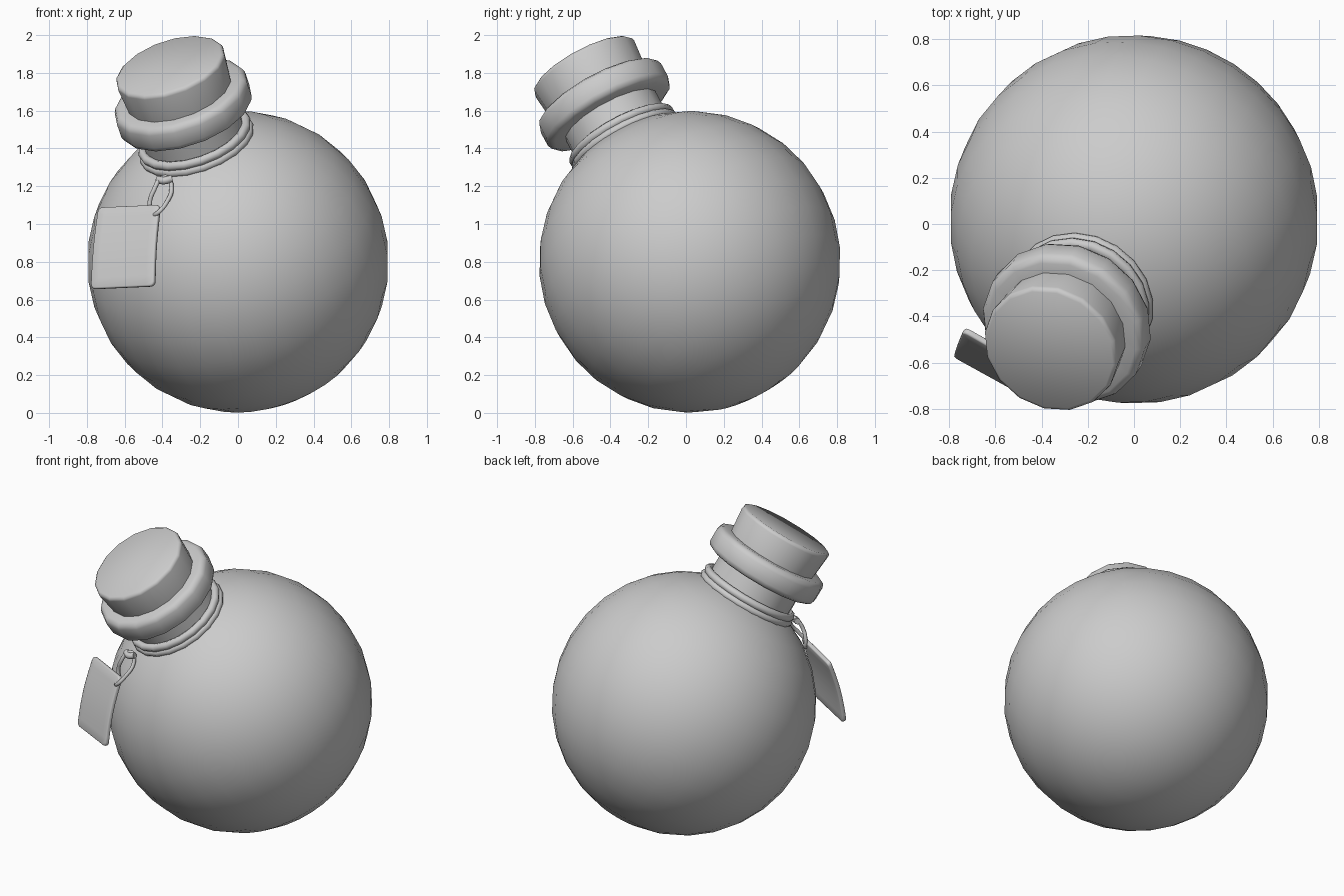
import bpy, bmesh, math
from mathutils import Vector, Matrix

if "Cube" in bpy.data.objects:
    bpy.data.objects.remove(bpy.data.objects["Cube"])

CENTRE = Vector((0, 0.02, 0.8))
AXIS = Vector((-0.293, -0.456, 0.84)).normalized()
TILT = Matrix.Translation(CENTRE) @ AXIS.to_track_quat('Z', 'Y').to_matrix().to_4x4()


def finish(name, bm, matrix=None, angle=40):
    """Turn a bmesh into a smooth-shaded object."""
    bmesh.ops.recalc_face_normals(bm, faces=bm.faces)
    if matrix:
        bm.transform(matrix)
    mesh = bpy.data.meshes.new(name)
    bm.to_mesh(mesh)
    bm.free()
    ob = bpy.data.objects.new(name, mesh)
    bpy.context.collection.objects.link(ob)
    bpy.ops.object.select_all(action='DESELECT')
    ob.select_set(True)
    bpy.context.view_layer.objects.active = ob
    bpy.ops.object.shade_smooth_by_angle(angle=math.radians(angle))
    return ob


def lathe(name, profile, segs=16, closed=False, angle=40):
    """Spin a (radius, height) profile around the tilted neck axis."""
    bm = bmesh.new()
    rings = [[bm.verts.new((r * math.cos(math.tau * i / segs),
                            r * math.sin(math.tau * i / segs), h))
              for i in range(segs)] for r, h in profile]
    pairs = list(zip(rings, rings[1:]))
    if closed:
        pairs.append((rings[-1], rings[0]))
    else:
        bm.faces.new(rings[0])
        bm.faces.new(rings[-1])
    for a, b in pairs:
        for i in range(segs):
            j = (i + 1) % segs
            bm.faces.new((a[i], a[j], b[j], b[i]))
    return finish(name, bm, TILT, angle)


def circle(radius, height, tube, n=8):
    return [(radius + tube * math.cos(math.tau * i / n),
             height + tube * math.sin(math.tau * i / n)) for i in range(n)]


def cord(name, points, radius, cyclic):
    """Round tube along a smooth path."""
    cu = bpy.data.curves.new(name, 'CURVE')
    cu.dimensions = '3D'
    cu.bevel_depth = radius
    cu.bevel_resolution = 2
    cu.resolution_u = 5
    cu.use_fill_caps = True
    sp = cu.splines.new('BEZIER')
    sp.bezier_points.add(len(points) - 1)
    for bp, p in zip(sp.bezier_points, points):
        bp.co = p
        bp.handle_left_type = bp.handle_right_type = 'AUTO'
    sp.use_cyclic_u = cyclic
    ob = bpy.data.objects.new(name, cu)
    bpy.context.collection.objects.link(ob)
    return ob


# Round flask body
bm = bmesh.new()
bmesh.ops.create_uvsphere(bm, u_segments=32, v_segments=16, radius=0.799)
finish("flask_body", bm, TILT)

# Neck, lip and stopper
lathe("neck", [(0.272, 0.70), (0.272, 0.95)])
lathe("lip", [(0.265, 0.915), (0.335, 0.915), (0.359, 0.927), (0.369, 0.95),
              (0.369, 1.03), (0.359, 1.053), (0.335, 1.065), (0.25, 1.065)], angle=50)
lathe("stopper", [(0.285, 1.03), (0.302, 1.215), (0.299, 1.228), (0.285, 1.238)], angle=50)

# Cord wound twice around the neck
for k, (r, h) in enumerate([(0.292, 0.748), (0.287, 0.787)]):
    lathe(f"neck_cord_{k + 1}", circle(r, h, 0.025), segs=20, closed=True, angle=60)

# Hanging cord loop and its knot
cord("tag_loop", [(-0.40, -0.575, 1.245), (-0.445, -0.595, 1.18), (-0.468, -0.59, 1.10),
                  (-0.455, -0.60, 1.06), (-0.43, -0.665, 1.055), (-0.375, -0.645, 1.12),
                  (-0.352, -0.595, 1.19), (-0.372, -0.575, 1.245)], 0.012, True)
cord("loop_knot", [(-0.425, -0.565, 1.235), (-0.39, -0.59, 1.23), (-0.35, -0.585, 1.24)], 0.02, False)

# Slightly bowed paper tag
tl, tr = Vector((-0.735, -0.455, 1.085)), Vector((-0.41, -0.64, 1.10))
bl, br = Vector((-0.775, -0.565, 0.655)), Vector((-0.44, -0.75, 0.67))
out = (bl - tl).cross(tr - tl).normalized()
N = 8
bm = bmesh.new()
grid = []
for j in range(N + 1):
    v = j / N
    a, b = tl.lerp(bl, v), tr.lerp(br, v)
    grid.append([bm.verts.new(a.lerp(b, i / N) + out * 0.015 * math.sin(math.pi * v))
                 for i in range(N + 1)])
for j in range(N):
    for i in range(N):
        bm.faces.new((grid[j][i], grid[j + 1][i], grid[j + 1][i + 1], grid[j][i + 1]))
corners = [grid[j][i] for j in (0, N) for i in (0, N)]
bmesh.ops.bevel(bm, geom=corners, offset=0.025, segments=3, profile=0.5, affect='VERTICES')
tag = finish("tag", bm)
solid = tag.modifiers.new("thickness", 'SOLIDIFY')
solid.thickness = 0.028
solid.offset = 0
bev = tag.modifiers.new("soft_edges", 'BEVEL')
bev.width = 0.008
bev.segments = 2
bev.limit_method = 'ANGLE'
bev.angle_limit = math.radians(50)
